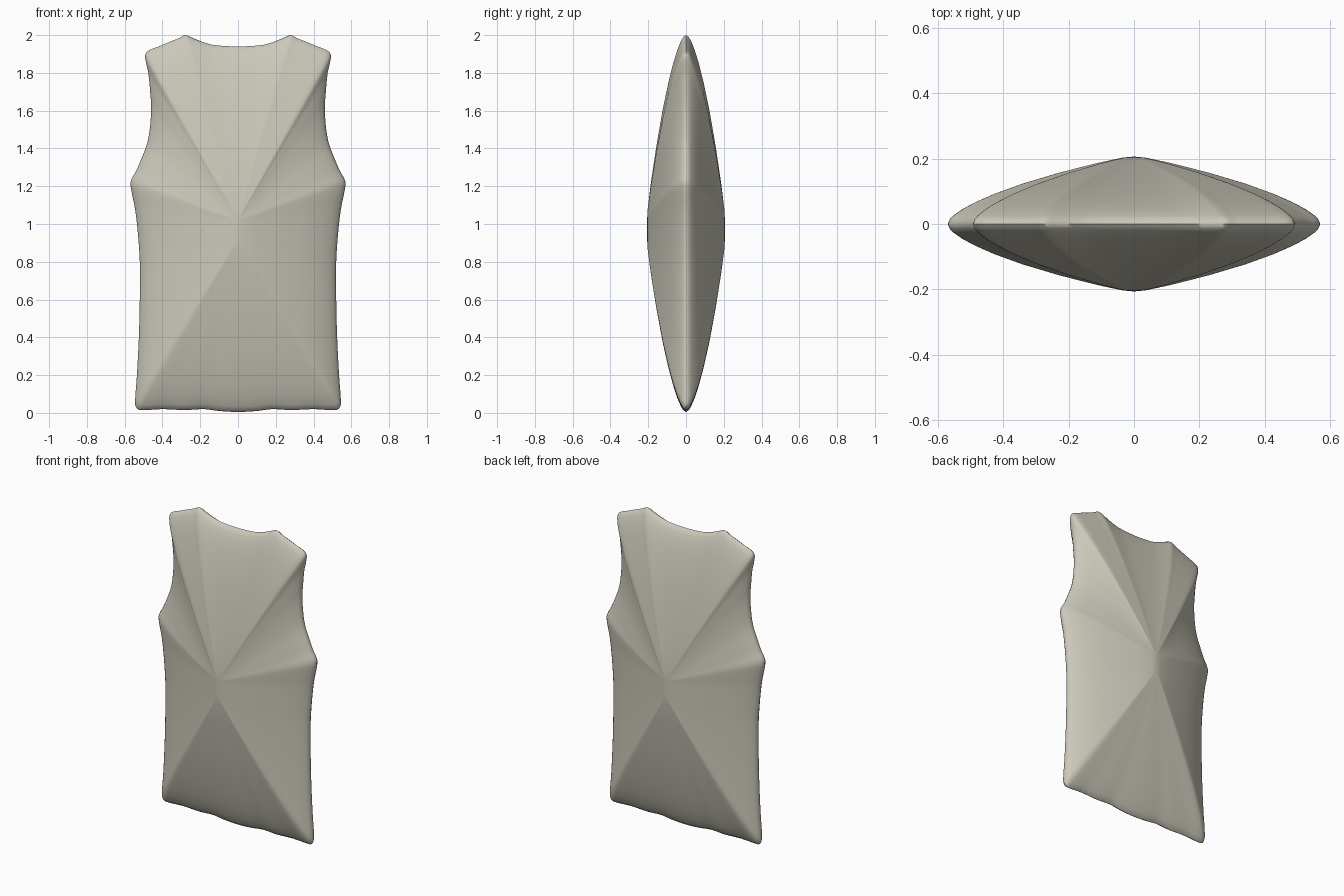
import bpy
import bmesh
from math import radians
from mathutils import Vector

default_cube = bpy.data.objects.get("Cube")
if default_cube:
    bpy.data.objects.remove(default_cube, do_unlink=True)

# Half outline of the vest (x, z), from bottom hem to middle of the neckline
HALF_OUTLINE = [
    (0, .005), (.1, .01), (.18, .02), (.28, .015), (.4, .02), (.52, .015),
    (.54, .03), (.545, .06), (.535, .2), (.525, .4), (.52, .6), (.52, .8),
    (.53, .95), (.545, 1.08), (.567, 1.19), (.567, 1.23), (.54, 1.28),
    (.51, 1.35), (.48, 1.43), (.465, 1.52), (.46, 1.62), (.465, 1.7),
    (.475, 1.8), (.49, 1.87), (.49, 1.9), (.47, 1.92), (.42, 1.94),
    (.36, 1.965), (.31, 1.985), (.28, 2), (.24, 1.985), (.19, 1.965),
    (.13, 1.948), (0, 1.94),
]
# Puffed section: (fraction from spine to outline, half thickness)
PUFF = [(0, .206), (.06, .203), (.2, .186), (.4, .157), (.6, .123), (.75, .092),
        (.85, .067), (.92, .046), (.97, .026), (.99, .014), (1, 0)]
SPINE_LOW, SPINE_HIGH = .92, 1.02
STEPS = 3


def smooth_loop(points, steps):
    """Closed curve through the points, with tangents limited by spacing."""
    result = []
    count = len(points)
    for i in range(count):
        before, start, end, after = (points[(i + k) % count] for k in (-1, 0, 1, 2))
        span = (end - start).length
        lead = (end - before).normalized() * span
        tail = (after - start).normalized() * span
        for step in range(steps):
            t = step / steps
            s = 1 - t
            result.append(start * (s * s * (1 + 2 * t)) + lead * (t * s * s)
                          + end * (t * t * (3 - 2 * t)) - tail * (t * t * s))
    return result


def vest_outline():
    right = [Vector(p) for p in HALF_OUTLINE]
    left = [Vector((-p.x, p.y)) for p in reversed(right[1:-1])]
    return smooth_loop(right + left, STEPS)


def make_material(name, colour):
    material = bpy.data.materials.new(name)
    material.use_nodes = True
    material.diffuse_color = colour
    shader = material.node_tree.nodes["Principled BSDF"]
    shader.inputs["Base Color"].default_value = colour
    shader.inputs["Roughness"].default_value = .8
    return material


def build_vest(name, material):
    bm = bmesh.new()
    outline = vest_outline()
    # Rings run from the front spine to the seam and on to the back spine
    sections = [(t, -d) for t, d in PUFF] + [(t, d) for t, d in reversed(PUFF[:-1])]
    rings = []
    for fraction, depth in sections:
        ring = []
        for point in outline:
            spine = Vector((0, min(max(point.y, SPINE_LOW), SPINE_HIGH)))
            spot = spine.lerp(point, fraction)
            ring.append(bm.verts.new((spot.x, depth, spot.y)))
        rings.append(ring)
    for inner, outer in zip(rings, rings[1:]):
        for i in range(len(outline)):
            j = (i + 1) % len(outline)
            bm.faces.new((inner[i], inner[j], outer[j], outer[i]))
    # Close the centre of each panel along its spine
    bmesh.ops.remove_doubles(bm, verts=rings[0] + rings[-1], dist=.0001)
    bmesh.ops.recalc_face_normals(bm, faces=bm.faces)

    mesh = bpy.data.meshes.new(name)
    bm.to_mesh(mesh)
    bm.free()
    mesh.materials.append(material)
    vest = bpy.data.objects.new(name, mesh)
    bpy.context.collection.objects.link(vest)
    return vest


# Padded sleeveless vest
cloth = make_material("warm grey cloth", (.60, .58, .49, 1))
vest = build_vest("padded_vest", cloth)
bpy.ops.object.select_all(action="DESELECT")
vest.select_set(True)
bpy.context.view_layer.objects.active = vest
bpy.ops.object.shade_smooth_by_angle(angle=radians(60))
